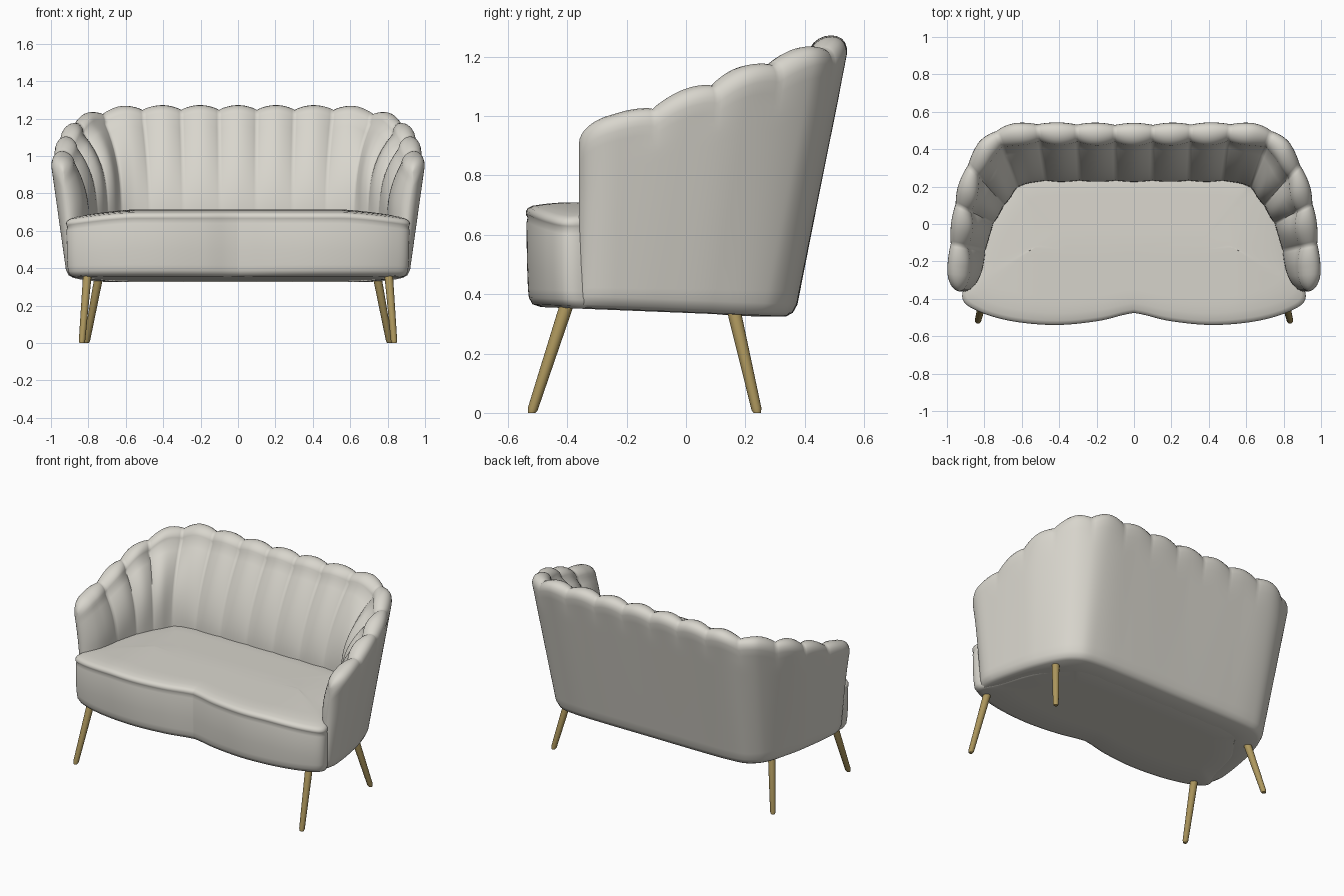
import bpy, bmesh, math
from mathutils import Vector

if "Cube" in bpy.data.objects:
    bpy.data.objects.remove(bpy.data.objects["Cube"], do_unlink=True)


def material(name, rgb, rough):
    m = bpy.data.materials.new(name)
    m.use_nodes = True
    m.diffuse_color = (*rgb, 1)
    bsdf = m.node_tree.nodes["Principled BSDF"]
    bsdf.inputs["Base Color"].default_value = (*rgb, 1)
    bsdf.inputs["Roughness"].default_value = rough
    return m


FABRIC = material("warm grey fabric", (0.69, 0.67, 0.61), 0.8)
BRASS = material("brass", (0.42, 0.31, 0.11), 0.5)


def loft(name, rings, mat, angle=50):
    """Skin a list of closed rings and cap both ends."""
    bm = bmesh.new()
    rows = [[bm.verts.new(p) for p in ring] for ring in rings]
    n = len(rows[0])
    for a, b in zip(rows, rows[1:]):
        for i in range(n):
            j = (i + 1) % n
            bm.faces.new((a[i], a[j], b[j], b[i]))
    bm.faces.new(rows[0][::-1])
    bm.faces.new(rows[-1])
    bmesh.ops.recalc_face_normals(bm, faces=bm.faces)
    me = bpy.data.meshes.new(name)
    bm.to_mesh(me)
    bm.free()
    ob = bpy.data.objects.new(name, me)
    bpy.context.collection.objects.link(ob)
    me.materials.append(mat)
    bpy.ops.object.select_all(action='DESELECT')
    bpy.context.view_layer.objects.active = ob
    ob.select_set(True)
    bpy.ops.object.shade_smooth_by_angle(angle=math.radians(angle))


def spline(rows, t):
    """Smooth interpolation of rows keyed by their first value."""
    k = 0
    while k < len(rows) - 2 and t > rows[k + 1][0]:
        k += 1

    def slope(i, c):
        a, b = rows[max(i - 1, 0)], rows[min(i + 1, len(rows) - 1)]
        return (b[c] - a[c]) / (b[0] - a[0])
    p, q = rows[k], rows[k + 1]
    w = q[0] - p[0]
    s = (t - p[0]) / w
    return [(2*s**3 - 3*s*s + 1) * p[c] + (s**3 - 2*s*s + s) * w * slope(k, c)
            + (3*s*s - 2*s**3) * q[c] + (s**3 - s*s) * w * slope(k + 1, c)
            for c in range(1, len(p))]


def floor_z(y):
    return 0.337 - 0.04 * y


# Backrest stations: channel number, outer top x y z, outer foot x y, inner x y, inner fullness
STATIONS = [
    (0, 0, .54, 1.272, 0, .367, 0, .225, 1.8),
    (2, .41, .543, 1.272, .39, .367, .385, .225, 1.8),
    (3, .63, .54, 1.268, .59, .36, .55, .22, 2),
    (3.5, .74, .507, 1.25, .69, .338, .62, .19, 2.5),
    (4, .835, .43, 1.23, .77, .265, .66, .14, 2.9),
    (5, .937, .215, 1.165, .843, .09, .72, .05, 2.9),
    (6, .977, .01, 1.09, .885, -.08, .77, -.06, 2.6),
    (7, .997, -.22, 1.012, .912, -.24, .81, -.24, 2),
    (7.5, 1.0, -.36, .98, .92, -.36, .845, -.36, 1.8)]
SEAT_Z, CAP, WALL = 0.7, 0.06, 0.125


def wall_section(t):
    a = min(abs(t), 7.5)
    ox, oy, crest, bx, by, nx, ny, full = spline(STATIONS, a)
    bulge = abs(math.cos(math.pi * (a - round(a)))) ** 0.8 if a < 7 else 1
    # the arm fronts close with a rounded end
    k = math.sqrt(max(0, 1 - max(0, (a - 7.1) / 0.4) ** 2))
    top = crest - 0.026 * (1 - bulge) - 0.07 * (1 - k)
    O, B, N = Vector((ox, oy)), Vector((bx, by)), Vector((nx, ny))
    inward = (N - O).normalized()
    I = O + inward * WALL
    zb, zo = floor_z(by) + .003, top - CAP
    heights = [0, .012, .04] + [.04 + (zo - zb - .04) * i / 18 for i in range(1, 19)]
    insets = [.03, .01] + [0] * 19
    outer, inner = [], []
    for h, inset in zip(heights, insets):
        z, f = zb + h, h / (crest - CAP - zb)
        o = B.lerp(O, f) + inward * (inset + 0.008 * (1 - bulge) * max(0, f - .85) / .15)
        g = min(1, (zo - z) / (zo - SEAT_Z))
        i = I.lerp(N, 1 - (1 - g) ** full) - inward * 0.022 * (1 - bulge) * (1 - .7 * g * g)
        mid = (o + i) / 2
        outer.append((*mid.lerp(o, k), z))
        inner.append((*mid.lerp(i, k), z))
    # rounded top edge, fullest towards the outside
    o, i = Vector(outer[-1]), Vector(inner[-1])
    arc = []
    for s in range(1, 10):
        ang = math.pi * s / 10
        p = o.lerp(i, ((1 - math.cos(ang)) / 2) ** 1.25)
        p.z += CAP * math.sin(ang)
        arc.append(tuple(p))
    ring = outer + arc + inner[::-1]
    return [(x if t >= 0 else -x, y, z) for x, y, z in ring]


# Channelled backrest and arms in one sweep
STEP = 16
ts = [i / STEP for i in range(int(7.1 * STEP) + 1)]
ts += [7.1 + 0.4 * math.sin(math.pi / 2 * i / 8) for i in range(1, 8)] + [7.499]
loft("channelled_backrest", [wall_section(t) for t in [-t for t in ts[:0:-1]] + ts],
     FABRIC, angle=80)

# Seat outline with two lobes at the front
HALF = [(0, 0, -.475), (1, .06, -.487), (2, .2, -.52), (3, .42, -.54), (4, .65, -.52),
        (5, .83, -.468), (6, .918, -.395), (7, .87, -.25), (8, .8, 0),
        (9, .68, .2), (10, .58, .28), (11, 0, .3)]
right = [spline(HALF, i / 8) for i in range(89)]
outline = right + [(-x, y) for x, y in right[-2:0:-1]]
CY = -0.1


def seat_ring(inset, z, from_floor):
    ring = []
    for x, y in outline:
        px, py = x * (1 - inset / .9), CY + (y - CY) * (1 - inset / .42)
        if from_floor:
            pz = floor_z(py) + z
        else:
            pz = z - .035 * (max(0, abs(px) - .55) / .35) ** 1.5
        ring.append((px, py, pz))
    return ring


profile = [(.2, 0, True), (.05, 0, True), (.022, .008, True), (.01, .03, True), (.007, .06, True),
           (.004, .5, False), (.002, .64, False), (.006, .658, False), (.001, .667, False),
           (0, .678, False), (.006, .69, False), (.022, .698, False), (.06, .704, False)]
profile += [(.1 + .04 * i, .708 + .001 * i, False) for i in range(8)]
loft("seat", [seat_ring(*p) for p in profile], FABRIC, angle=60)


# Splayed tapered legs
def leg(name, head, foot):
    axis = (Vector(foot) - Vector(head)).normalized()
    u = axis.cross(Vector((0, 1, 0))).normalized()
    v = axis.cross(u)
    rings = []
    for f, r in ((0, .023), (.97, .017), (1, .013)):
        c = Vector(head).lerp(Vector(foot), f)
        rings.append([c + (u * math.cos(math.tau * i / 20) + v * math.sin(math.tau * i / 20)) * r
                      for i in range(20)])
    for p in rings[-1]:
        p.z = 0
    loft(name, rings, BRASS)


for side, s in (("left", 1), ("right", -1)):
    leg("front_leg_" + side, (s * .805, -.40, .37), (s * .835, -.52, .002))
    leg("rear_leg_" + side, (s * .745, .16, .35), (s * .81, .24, .002))
